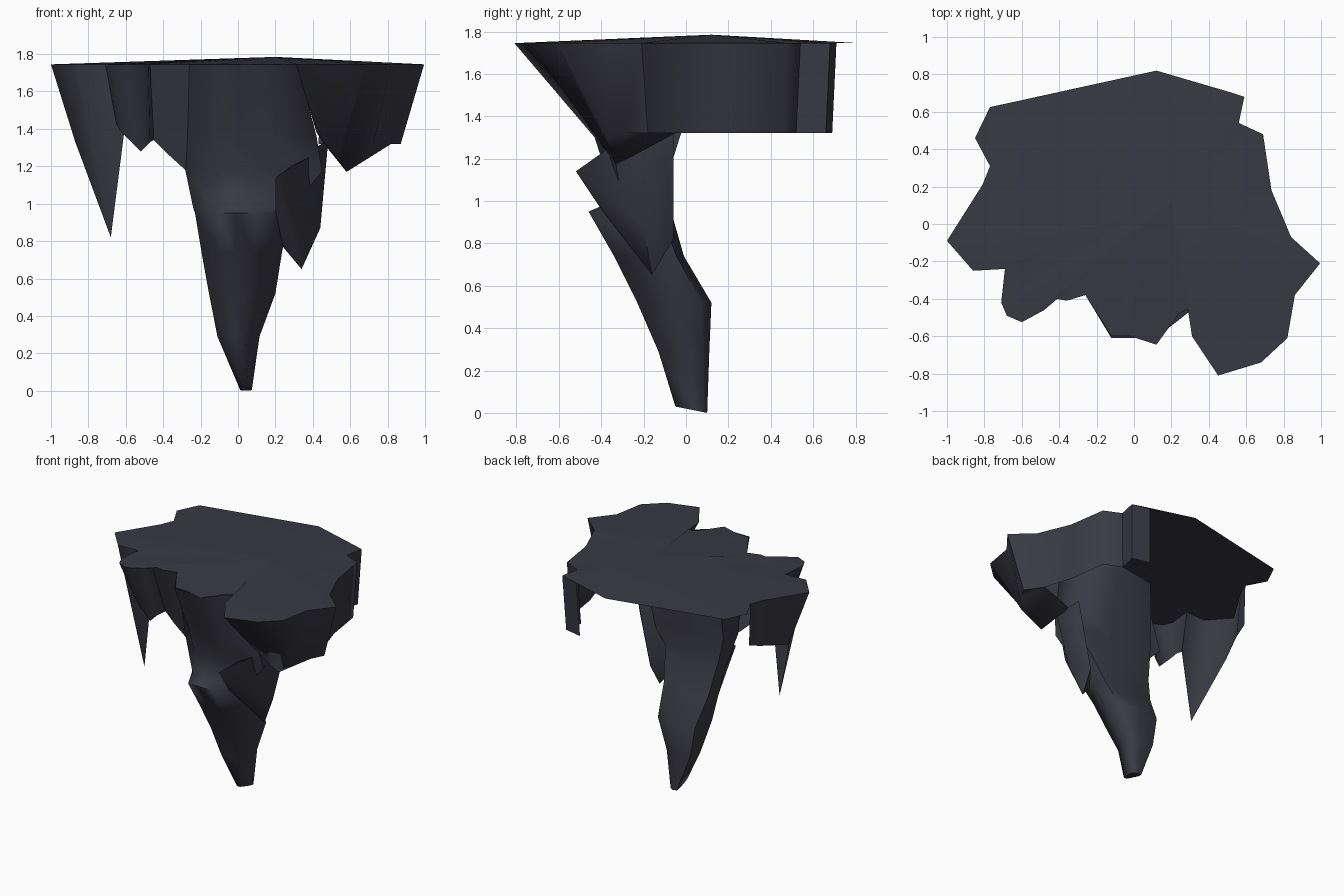
import bpy, bmesh
from mathutils import Vector

if "Cube" in bpy.data.objects:
    bpy.data.objects.remove(bpy.data.objects["Cube"])

rock = bpy.data.materials.new("dark slate")
rock.diffuse_color = (0.041, 0.041, 0.057, 1)
rock.use_nodes = True
rock.node_tree.nodes["Principled BSDF"].inputs["Base Color"].default_value = rock.diffuse_color


def finish(name, bm, recalc=True, angle=1.2):
    if recalc:
        bmesh.ops.recalc_face_normals(bm, faces=bm.faces)
    me = bpy.data.meshes.new(name)
    bm.to_mesh(me)
    bm.free()
    me.materials.append(rock)
    ob = bpy.data.objects.new(name, me)
    bpy.context.collection.objects.link(ob)
    bpy.ops.object.select_all(action='DESELECT')
    ob.select_set(True)
    bpy.context.view_layer.objects.active = ob
    bpy.ops.object.shade_smooth_by_angle(angle=angle)
    return ob


def skirt(name, top, low, cap=None):
    """Hanging wall between a rim at z 1.745 and a ragged lower edge."""
    bm = bmesh.new()
    a = [bm.verts.new((x, y, 1.745)) for x, y in top]
    b = [bm.verts.new(p) for p in low]
    for i in range(len(a) - 1):
        bm.faces.new((a[i], b[i], b[i + 1], a[i + 1]))
    if cap:
        f = bm.faces.new(b[cap[0]:] + [bm.verts.new(cap[1])])
        bmesh.ops.triangulate(bm, faces=[f])
    bmesh.ops.recalc_face_normals(bm, faces=bm.faces)
    # open walls: make the outer side the front
    if sum(f.normal.dot(Vector((*f.calc_center_median().xy, 0))) for f in bm.faces) < 0:
        bmesh.ops.reverse_faces(bm, faces=bm.faces)
    finish(name, bm, False)


# right wall and front right bulge
right_top = [(.45, .71), (.59, .68), (.56, .54), (.69, .48), (.735, .18), (.84, -.07),
             (.995, -.21), (.86, -.38), (.82, -.61), (.68, -.74), (.45, -.81), (.31, -.6), (.32, -.44)]
level = 1.32
right_low = [(x - .02, y - .02, level) for x, y in right_top[:5]] + [
    (.78, -.05, level), (.87, -.18, level), (.82, -.28, level), (.72, -.38, 1.30),
    (.58, -.33, 1.17), (.53, -.38, 1.24), (.47, -.40, 1.33), (.42, -.36, 1.38)]
skirt("right_wall", right_top, right_low, (5, (.46, -.17, level)))

# left wall with its lump and thin spike
left_top = [(-.26, -.38), (-.36, -.41), (-.47, -.39), (-.48, -.46), (-.60, -.525), (-.68, -.49),
            (-.71, -.42), (-.69, -.24), (-.86, -.25), (-1, -.09), (-.81, .21), (-.77, .31)]
left_low = [(-.27, -.24, 1.17), (-.38, -.25, 1.27), (-.45, -.25, 1.34), (-.47, -.33, 1.33),
            (-.52, -.34, 1.28), (-.62, -.34, 1.38), (-.65, -.30, 1.42), (-.61, -.20, 1.37),
            (-.68, -.18, .82), (-.87, -.02, 1.33), (-.78, .20, 1.38), (-.76, .31, 1.42)]
skirt("left_wall", left_top, left_low)

# top sheet, slightly domed
bm = bmesh.new()
outline = [(-.77, .31), (-.85, .46), (-.77, .625), (.12, .82), (.53, .70)] + right_top[1:] + \
          [(.24, -.48), (.12, -.645), (-.02, -.6), (-.12, -.6)] + left_top[:-1]
f = bm.faces.new([bm.verts.new((x, y, 1.745)) for x, y in outline])
bm.normal_update()
if f.normal.z < 0:
    f.normal_flip()
poke = bmesh.ops.poke(bm, faces=[f])
poke["verts"][0].co = (.2, .12, 1.785)
finish("top_sheet", bm, False)


def mix(a, b, t):
    return a + (b - a) * t


# main hanging spike, with a ledge at z 0.95
# each level: height, left x, right x, left y, right y, front y, back y
levels = [(1.745, -.26, .32, -.38, -.44, -.61, -.04),
          (1.36, -.27, .42, -.29, -.37, -.45, -.06),
          (1.17, -.28, .45, -.24, -.33, -.39, -.09),
          (.98, -.24, .29, -.18, -.30, -.39, -.075),
          (.95, -.23, .28, -.17, -.28, -.46, -.07),
          (.74, -.195, .235, -.13, -.15, -.34, -.01),
          (.52, -.155, .20, -.10, -.06, -.23, .12),
          (.29, -.11, .115, -.02, 0, -.13, .11),
          (.02, .01, .075, .06, .04, -.05, .1)]
bm = bmesh.new()
loops = []
for z, xl, xr, yl, yr, yf, yb in levels:
    pts = [(xl, yl)] + [(mix(xl, xr, t), yf) for t in (.24, .42, .65)]
    pts += [(xr, yr), (mix(xl, xr, .97), mix(yr, yb, .75)), (mix(xl, xr, .6), yb), (mix(xl, xr, .05), mix(yl, yb, .85))]
    loops.append([bm.verts.new((x, y, z)) for x, y in pts])
for v in loops[-1]:
    v.co.z = max(0, .03 - .2 * (v.co.y + .05))
for a, b in zip(loops, loops[1:]):
    for i in range(8):
        j = (i + 1) % 8
        bm.faces.new((a[i], a[j], b[j], b[i]))
bm.faces.new(loops[-1])
finish("main_spike", bm)

# side lump on the right of the main spike
bm = bmesh.new()
for p in [(.34, -.16, .65), (.44, -.2, .87), (.48, -.28, 1.31), (.2, -.52, 1.14), (.24, -.2, .77),
          (.2, -.40, .96), (.47, -.1, 1.2), (.35, -.06, .82), (.46, -.06, 1.33)]:
    bm.verts.new(p)
hull = bmesh.ops.convex_hull(bm, input=bm.verts)
bmesh.ops.delete(bm, geom=list({g for g in hull["geom_interior"] + hull["geom_unused"]
                                if isinstance(g, bmesh.types.BMVert)}), context='VERTS')
finish("side_lump", bm)
